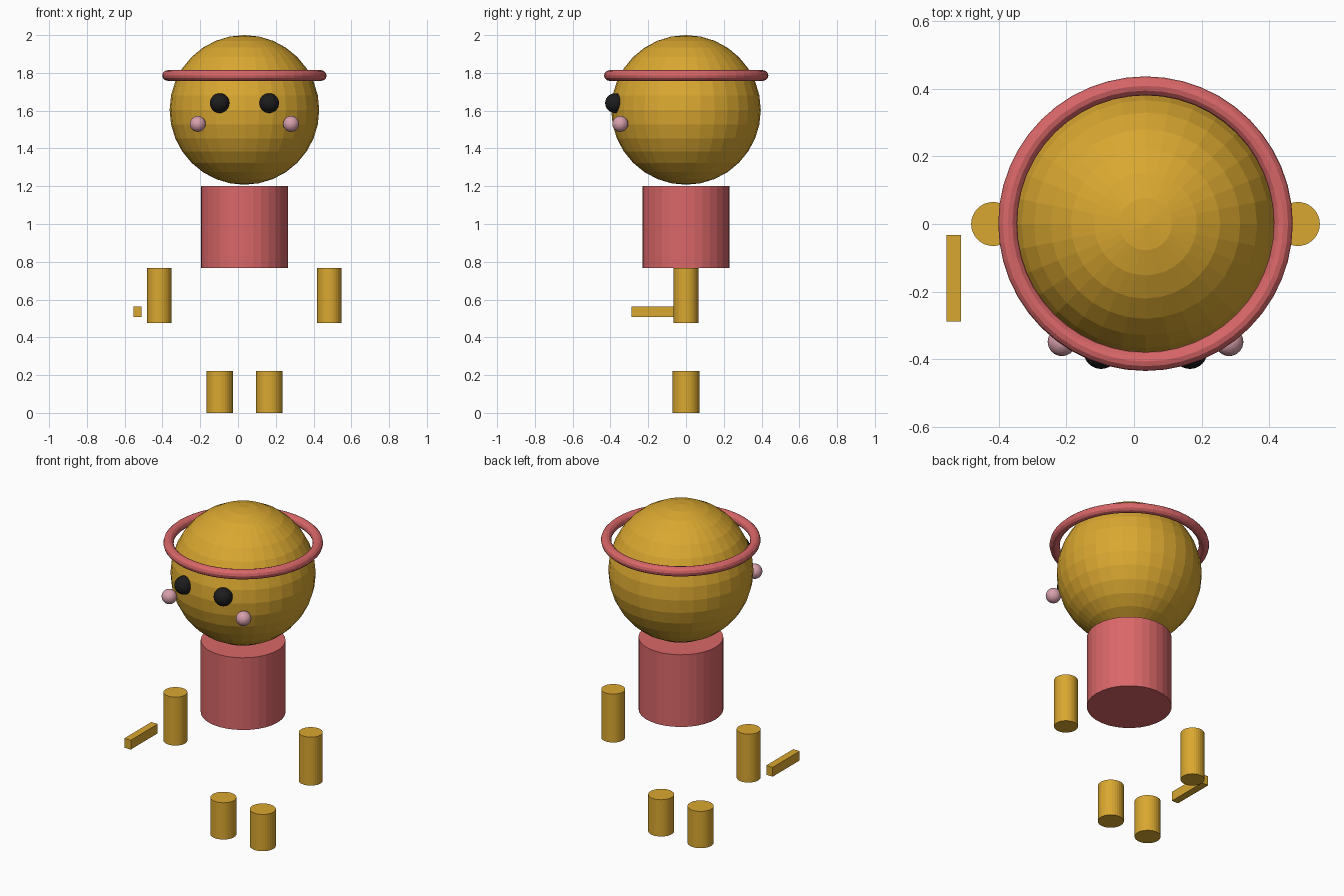
import bpy

if "Cube" in bpy.data.objects:
    bpy.data.objects.remove(bpy.data.objects["Cube"])

CX = 0.034  # symmetry axis of the figure


def material(name, rgb):
    m = bpy.data.materials.new(name)
    m.diffuse_color = (*rgb, 1.0)
    m.use_nodes = True
    m.node_tree.nodes["Principled BSDF"].inputs["Base Color"].default_value = m.diffuse_color
    return m


gold = material("gold", (0.70, 0.39, 0.030))
red = material("coral red", (0.70, 0.135, 0.14))
pink = material("soft pink", (0.68, 0.35, 0.41))
black = material("black", (0.012, 0.012, 0.013))


def finish(name, mat):
    ob = bpy.context.object
    ob.name = name
    ob.data.materials.append(mat)
    return ob


def ball(name, mat, x, y, z, r):
    bpy.ops.mesh.primitive_uv_sphere_add(segments=32, ring_count=16, radius=r, location=(x, y, z))
    return finish(name, mat)


def column(name, mat, x, r, z0, z1):
    bpy.ops.mesh.primitive_cylinder_add(vertices=32, radius=r, depth=z1 - z0,
                                        location=(x, 0, (z0 + z1) / 2))
    return finish(name, mat)


# Head and torso
ball("head", gold, CX, 0, 1.604, 0.396)
column("torso", red, CX, 0.231, 0.768, 1.202)

# Headband ring
bpy.ops.mesh.primitive_torus_add(major_segments=48, minor_segments=12, major_radius=0.407,
                                 minor_radius=0.028, location=(CX, 0.001, 1.786))
finish("headband", red)

# Paired parts
for side, s in (("left", -1), ("right", 1)):
    ball(side + "_eye", black, CX + s * 0.131, -0.376, 1.640, 0.052)
    ball(side + "_cheek", pink, CX + s * 0.247, -0.348, 1.530, 0.042)
    column(side + "_arm", gold, CX + s * 0.450, 0.065, 0.477, 0.768)
    column(side + "_leg", gold, CX + s * 0.131, 0.071, 0.0, 0.221)

# Small bar held beside the arm
bpy.ops.mesh.primitive_cube_add(size=1, location=(-0.533, -0.160, 0.535))
bar = finish("hand_bar", gold)
bar.scale = (0.043, 0.256, 0.056)
